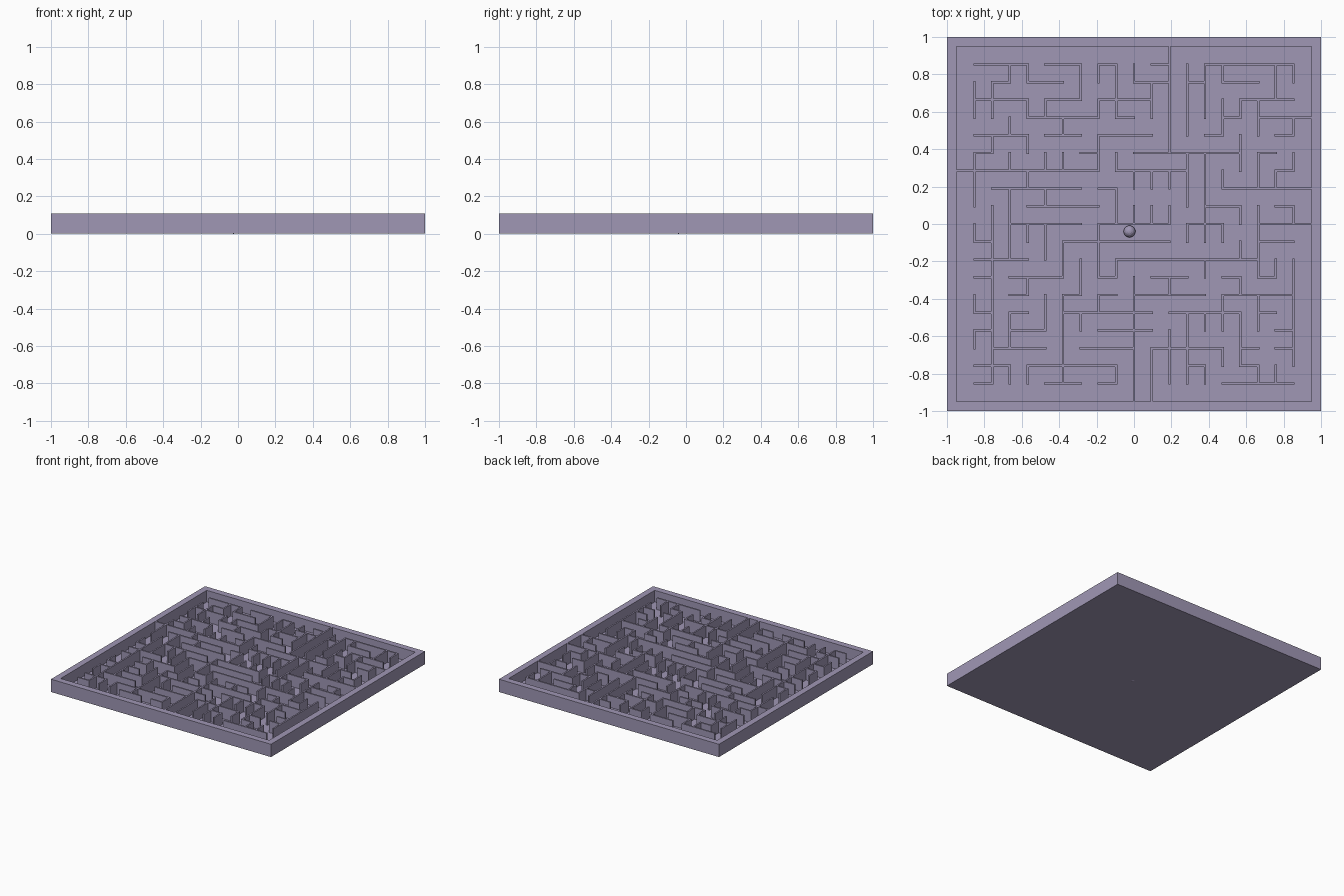
import bpy, bmesh, random
from mathutils import Matrix

if "Cube" in bpy.data.objects:
    bpy.data.objects.remove(bpy.data.objects["Cube"])

N = 20                       # cells per side
INNER = 0.948                # half size of the play area
PITCH = 2 * INNER / N
THICK = 0.0125
BOTTOM, FLOOR, TOP = 0.003, 0.013, 0.108

# Main walls as (grid line, start, end); lines count from the back and the left
LONG_ROWS = [(1, 14, 16), (2, 4, 6), (2, 10, 12), (3, 1, 4), (3, 8, 11), (3, 16, 19),
             (4, 4, 8), (4, 17, 20), (5, 1, 4), (5, 8, 11), (6, 10, 16), (7, 0, 8),
             (7, 9, 13), (8, 15, 20), (9, 5, 8), (10, 4, 7), (10, 9, 12), (10, 17, 20),
             (11, 6, 11), (12, 1, 4), (12, 9, 17), (13, 3, 6), (14, 11, 14), (14, 15, 19),
             (15, 6, 9), (15, 12, 16), (17, 8, 10), (17, 11, 15), (18, 6, 9)]
LONG_COLS = [(2, 9, 19), (3, 8, 12), (6, 11, 13), (6, 14, 19), (8, 5, 7), (8, 10, 13),
             (9, 8, 10), (10, 13, 20), (11, 17, 20), (12, 0, 6), (13, 1, 5), (13, 7, 9),
             (14, 1, 4), (14, 6, 11), (15, 3, 5), (16, 5, 7), (16, 15, 18), (17, 10, 13),
             (19, 12, 15)]

mat = bpy.data.materials.new("muted_lavender")
mat.diffuse_color = (0.35, 0.31, 0.46, 1)
mat.use_nodes = True
mat.node_tree.nodes["Principled BSDF"].inputs["Base Color"].default_value = mat.diffuse_color


def box(bm, x0, x1, y0, y1, z0, z1):
    m = Matrix.Translation(((x0 + x1) / 2, (y0 + y1) / 2, (z0 + z1) / 2)) @ \
        Matrix.Diagonal((x1 - x0, y1 - y0, z1 - z0, 1))
    bmesh.ops.create_cube(bm, size=1, matrix=m)


def finish(name, bm):
    me = bpy.data.meshes.new(name)
    bm.to_mesh(me)
    bm.free()
    me.materials.append(mat)
    ob = bpy.data.objects.new(name, me)
    bpy.context.collection.objects.link(ob)
    return ob


# Tray: a slab whose top is inset and sunk to leave the rim
bm = bmesh.new()
box(bm, -1, 1, -1, 1, BOTTOM, TOP)
top = max(bm.faces, key=lambda f: f.calc_center_median().z)
bmesh.ops.inset_region(bm, faces=[top], thickness=1 - INNER, use_even_offset=True)
sunk = bmesh.ops.extrude_discrete_faces(bm, faces=[top])["faces"][0]
for v in sunk.verts:
    v.co.z = FLOOR
finish("tray", bm)

# Grid posts are grouped into trees; all posts on the rim form one tree
rows = [set() for _ in range(N + 1)]
cols = [set() for _ in range(N + 1)]
group = {}


def root(p):
    if not (0 < p[0] < N and 0 < p[1] < N):
        return "rim"
    while group.get(p, p) != p:
        p = group[p]
    return p


def join(is_row, line, k):
    """Add one wall piece unless it would close a loop."""
    a, b = ((k, line), (k + 1, line)) if is_row else ((line, k), (line, k + 1))
    a, b = root(a), root(b)
    if a != b:
        if a == "rim":
            a, b = b, a
        group[a] = b
        (rows if is_row else cols)[line].add(k)


for is_row, walls in ((True, LONG_ROWS), (False, LONG_COLS)):
    for line, a, b in walls:
        for k in range(a, b):
            join(is_row, line, k)

# Short branches: join the remaining posts in a seeded random order
pieces = [(r, n, k) for r in (True, False) for n in range(1, N) for k in range(N)]
random.seed(7)
random.shuffle(pieces)
pieces.sort(key=lambda p: p[2] in (0, N - 1))     # rim joints come last
for p in pieces:
    join(*p)


def runs(cells):
    start = None
    for k in range(N + 1):
        if k in cells and start is None:
            start = k
        if k not in cells and start is not None:
            yield start, k
            start = None


# Maze walls: one box per straight run
bm = bmesh.new()
h = THICK / 2
for n in range(1, N):
    for a, b in runs(rows[n]):
        y = INNER - n * PITCH
        box(bm, a * PITCH - INNER - h, b * PITCH - INNER + h, y - h, y + h, FLOOR, TOP)
    for a, b in runs(cols[n]):
        x = n * PITCH - INNER
        box(bm, x - h, x + h, INNER - b * PITCH - h, INNER - a * PITCH + h, FLOOR, TOP)
finish("maze_walls", bm)

# Ball resting in the middle, its underside just showing through the floor
bm = bmesh.new()
bmesh.ops.create_uvsphere(bm, u_segments=16, v_segments=10, radius=0.032,
                          matrix=Matrix.Translation((-0.024, -0.04, 0.032)))
finish("ball", bm)
